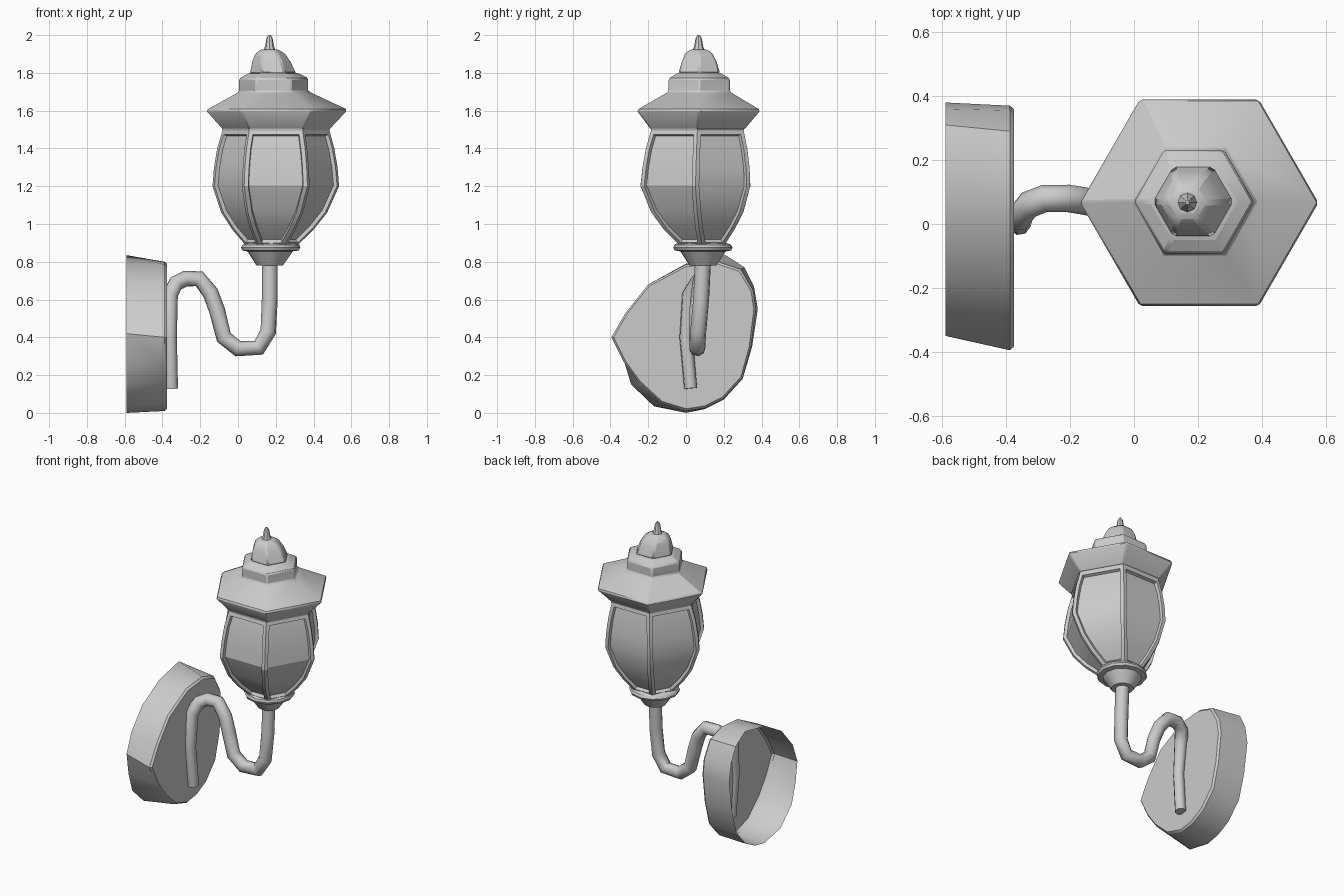
import bpy, bmesh, math
from mathutils import Vector

if "Cube" in bpy.data.objects:
    bpy.data.objects.remove(bpy.data.objects["Cube"])

def finish(name, bm, angle=30):
    bmesh.ops.recalc_face_normals(bm, faces=bm.faces)
    me = bpy.data.meshes.new(name)
    bm.to_mesh(me)
    bm.free()
    ob = bpy.data.objects.new(name, me)
    bpy.context.collection.objects.link(ob)
    smooth(ob, angle)
    return ob

def smooth(ob, angle):
    bpy.ops.object.select_all(action='DESELECT')
    ob.select_set(True)
    bpy.context.view_layer.objects.active = ob
    bpy.ops.object.shade_smooth_by_angle(angle=math.radians(angle))

def loft(bm, rings, cap_start=True, cap_end=True):
    """Skin a list of point rings; returns side faces as bands."""
    vs = [[bm.verts.new(p) for p in r] for r in rings]
    n = len(vs[0])
    bands = [[bm.faces.new((a[i], a[(i + 1) % n], b[(i + 1) % n], b[i]))
              for i in range(n)] for a, b in zip(vs, vs[1:])]
    if cap_start:
        bm.faces.new(vs[0][::-1])
    if cap_end:
        bm.faces.new(vs[-1])
    return bands

def ring(cx, cy, z, r, n):
    return [(cx + r * math.cos(math.tau * i / n),
             cy + r * math.sin(math.tau * i / n), z) for i in range(n)]

def turned(name, profile, n, bevel=0):
    bm = bmesh.new()
    loft(bm, [ring(*p, n) for p in profile])
    ob = finish(name, bm)
    if bevel:
        m = ob.modifiers.new("soft_edges", 'BEVEL')
        m.width, m.segments = bevel, 1
    return ob

# wall plate: lopsided shell, open at the wall side
back = [(-.35, .42), (-.33, .28), (-.29, .15), (-.17, .035), (0, 0), (.1, .02),
        (.2, .07), (.3, .18), (.35, .35), (.38, .55), (.36, .67), (.31, .77),
        (.21, .835), (0, .79), (-.18, .69), (-.3, .55)]
front = [(-.395, .40), (-.33, .27), (-.25, .16), (-.13, .05), (0, .01), (.1, .025),
         (.2, .075), (.3, .185), (.345, .35), (.37, .55), (.355, .65), (.29, .76),
         (.17, .80), (0, .785), (-.2, .68), (-.32, .53)]
bm = bmesh.new()
loft(bm, [[(-.59, y, z) for y, z in back],
          [(-.388, y, z) for y, z in front],
          [(-.375, y * .97, .41 + (z - .41) * .97) for y, z in front]], cap_start=False)
finish("wall_plate", bm, 35)

# curved arm
path = [(-.352, .025, .13), (-.358, .0, .4), (-.36, .02, .62), (-.33, .06, .685),
        (-.28, .08, .71), (-.205, .08, .71), (-.145, .07, .635), (-.11, .06, .54),
        (-.075, .06, .40), (.0, .06, .34), (.11, .06, .345), (.16, .065, .43),
        (.168, .08, .6), (.168, .09, .80)]
cu = bpy.data.curves.new("arm", 'CURVE')
cu.dimensions = '3D'
cu.bevel_depth, cu.bevel_resolution, cu.use_fill_caps = .043, 2, True
sp = cu.splines.new('POLY')
sp.points.add(len(path) - 1)
for i, (pt, p) in enumerate(zip(sp.points, path)):
    pt.co = (*p, 1)
    pt.radius = .82 if i < 2 else 1
arm = bpy.data.objects.new("arm", cu)
bpy.context.collection.objects.link(arm)
bpy.ops.object.select_all(action='DESELECT')
arm.select_set(True)
bpy.context.view_layer.objects.active = arm
bpy.ops.object.convert(target='MESH')
smooth(bpy.context.object, 50)

# collar below the lantern
turned("collar", [(.168, .09, .78, .07), (.17, .09, .855, .12), (.172, .09, .86, .15),
                  (.173, .09, .875, .157), (.175, .088, .89, .15), (.177, .085, .905, .12)], 12)

# lantern body: six-sided, each side recessed between corner ribs
body = [(.178, .085, .885, .135), (.185, .07, .97, .215), (.192, .06, 1.06, .28),
        (.2, .05, 1.2, .335), (.2, .053, 1.3, .327), (.2, .056, 1.4, .31),
        (.201, .06, 1.495, .283), (.203, .063, 1.53, .295)]
bm = bmesh.new()
bands = loft(bm, [ring(*p, 6) for p in body])
for i in range(6):
    side = [b[i] for b in bands[:-1]]
    bmesh.ops.recalc_face_normals(bm, faces=bm.faces)
    bmesh.ops.inset_region(bm, faces=side, thickness=.022, depth=0, use_even_offset=True)
    bmesh.ops.inset_region(bm, faces=side, thickness=.003, depth=-.02, use_even_offset=True)
finish("lantern_body", bm, 25)

# roof with flared eave and stepped tier
turned("roof", [(.202, .062, 1.5, .285), (.204, .066, 1.595, .372), (.205, .067, 1.605, .375),
                (.19, .07, 1.70, .187), (.188, .07, 1.71, .187), (.188, .07, 1.77, .187),
                (.186, .07, 1.80, .13)], 6, .008)

# cap dome
turned("cap_dome", [(.186, .07, 1.795, .128), (.177, .07, 1.86, .106), (.17, .068, 1.9, .085),
                    (.167, .067, 1.925, .05)], 6, .01)

# finial tip
turned("finial", [(.167, .067, 1.92, .032), (.167, .067, 1.94, .024), (.167, .067, 1.985, .016),
                  (.167, .067, 2.0, .006)], 8)
